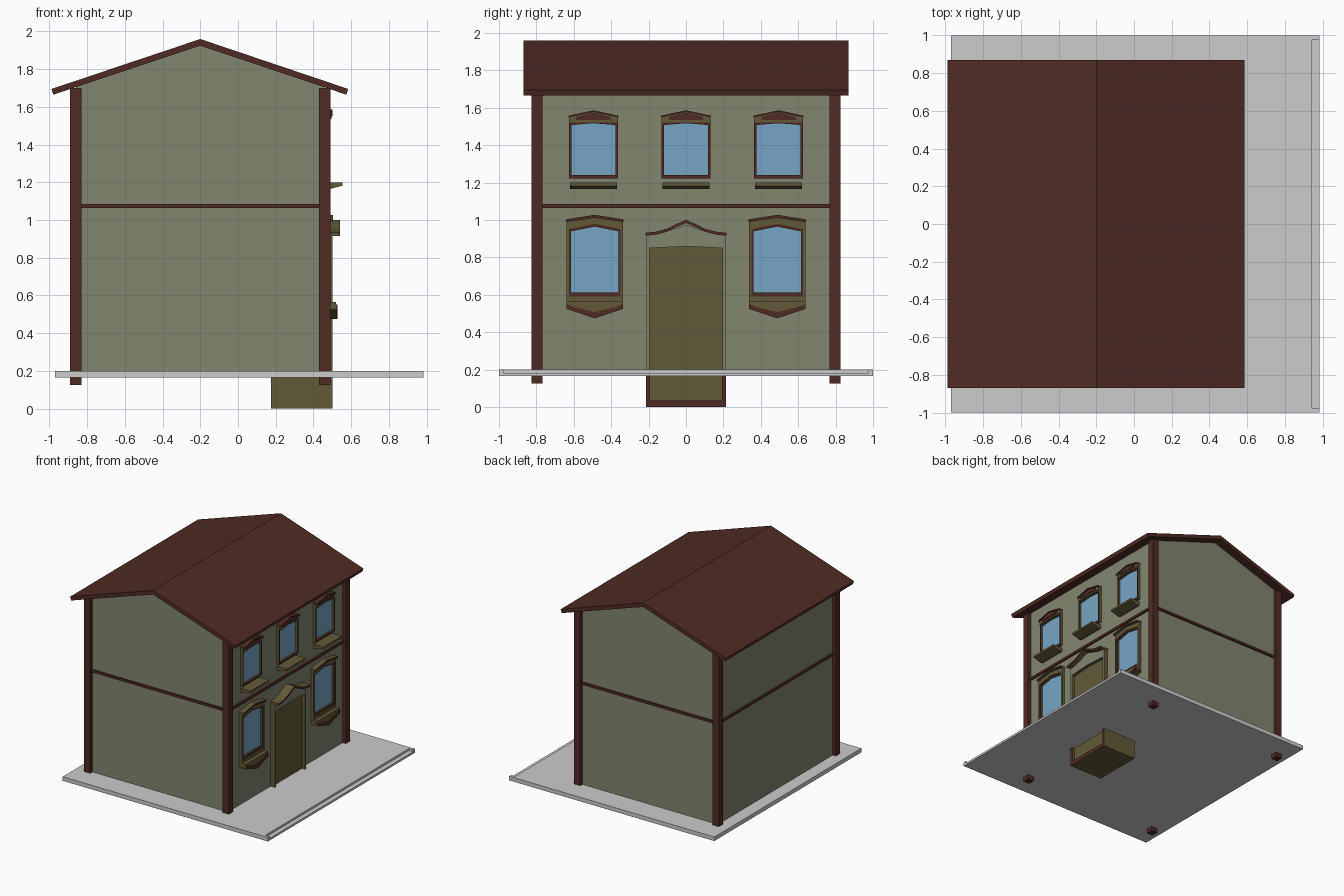
import bpy, bmesh

cube = bpy.data.objects.get("Cube")
if cube:
    bpy.data.objects.remove(cube, do_unlink=True)


def material(name, r, g, b):
    m = bpy.data.materials.new(name)
    m.use_nodes = True
    m.diffuse_color = (r, g, b, 1)
    m.node_tree.nodes["Principled BSDF"].inputs["Base Color"].default_value = (r, g, b, 1)
    return m


BROWN = material("dark brown wood", .080, .024, .017)
GREEN = material("sage wall", .223, .238, .156)
OLIVE = material("olive trim", .127, .102, .039)
GLASS = material("blue glass", .181, .381, .552)
STONE = material("light grey stone", .604, .604, .604)


def finish(name, bm, mat, front=None):
    """Store the mesh; faces turned to +x may get their own colour."""
    bmesh.ops.recalc_face_normals(bm, faces=bm.faces)
    bm.normal_update()
    if front:
        for f in bm.faces:
            f.material_index = int(f.normal.x > .9)
    me = bpy.data.meshes.new(name)
    bm.to_mesh(me)
    bm.free()
    me.materials.append(mat)
    if front:
        me.materials.append(front)
    ob = bpy.data.objects.new(name, me)
    bpy.context.scene.collection.objects.link(ob)
    return ob


def prism(name, pts, a, b, mat, front=None, axis="x"):
    """Extrude an outline: (y, z) points along x, or (x, z) points along y."""
    bm = bmesh.new()
    place = (lambda p, d: (d, p[0], p[1])) if axis == "x" else (lambda p, d: (p[0], d, p[1]))
    lo = [bm.verts.new(place(p, a)) for p in pts]
    hi = [bm.verts.new(place(p, b)) for p in pts]
    bm.faces.new(lo)
    bm.faces.new(hi)
    for i in range(len(pts)):
        j = (i + 1) % len(pts)
        bm.faces.new((lo[i], lo[j], hi[j], hi[i]))
    return finish(name, bm, mat, front)


def ring(name, outer, inner, a, b, mat, front=None):
    """Frame between two outlines with equal point counts."""
    bm = bmesh.new()
    loops = [[bm.verts.new((x, *p)) for p in o]
             for o, x in ((outer, a), (outer, b), (inner, b), (inner, a))]
    n = len(outer)
    for k in range(4):
        p, q = loops[k], loops[(k + 1) % 4]
        for i in range(n):
            j = (i + 1) % n
            bm.faces.new((p[i], p[j], q[j], q[i]))
    return finish(name, bm, mat, front)


def box(name, x, y, z, mat, front=None):
    return prism(name, rect(y[0], y[1], z[0], z[1]), x[0], x[1], mat, front)


def rect(a, b, low, high):
    return [(a, low), (b, low), (b, high), (a, high)]


def peaked(c, half, low, side, peak):
    """Window outline with a pointed top."""
    return [(c - half, low), (c + half, low), (c + half, side), (c, peak), (c - half, side)]


def chevron(c, half, low, low_mid, high, high_mid):
    return [(c - half, low), (c, low_mid), (c + half, low),
            (c + half, high), (c, high_mid), (c - half, high)]


WALL = .46

# Ground slab with a shallow step along its street edge
box("ground_slab", (-.97, .945), (-1, 1), (.165, .2), STONE)
box("slab_step", (.945, .985), (-.975, .975), (.165, .183), STONE)
for side, tag in ((1, "left"), (-1, "right")):
    box("slab_corner_" + tag, (.945, .985), sorted((side * .975, side)), (.165, .2), STONE)

# House body and gable roof
prism("house_walls", [(-.86, .17), (WALL, .17), (WALL, 1.71), (-.2, 1.925), (-.86, 1.71)],
      -.795, .795, GREEN, axis="y")
prism("roof", [(-.99, 1.695), (-.2, 1.96), (.585, 1.695), (.575, 1.665), (-.2, 1.925), (-.98, 1.665)],
      -.87, .87, BROWN, axis="y")

# Corner posts and the storey band
for x in (-.89, .43):
    for y in (-.825, .767):
        box("corner_post", (x, x + .06), (y, y + .058), (.125, 1.70), BROWN)
box("storey_band", (-.875, .475), (-.81, .81), (1.065, 1.085), BROWN)

# Upper windows
for c in (-.495, 0, .495):
    box("upper_glass", (WALL - .01, .467), (c - .125, c + .125), (1.23, 1.53), GLASS)
    ring("upper_frame", peaked(c, .131, 1.222, 1.522, 1.53), peaked(c, .118, 1.24, 1.508, 1.518),
         WALL - .01, .484, OLIVE, BROWN)
    prism("upper_lintel", peaked(c, .131, 1.522, 1.555, 1.585), WALL - .01, .488, OLIVE)
    prism("upper_pediment", peaked(c, .092, 1.535, 1.553, 1.576), .48, .496, BROWN)
    prism("upper_pediment_cap", chevron(c, .133, 1.55, 1.578, 1.558, 1.587),
          WALL - .01, .5, BROWN)
    prism("upper_sill", [(WALL - .01, 1.165), (.49, 1.165), (.555, 1.183), (.555, 1.2), (WALL - .01, 1.2)],
          c - .125, c + .125, OLIVE, axis="y")

# Lower windows
for c in (-.488, .488):
    box("lower_glass", (WALL - .01, .467), (c - .14, c + .14), (.6, .94), GLASS)
    prism("lower_glass_top", [(c - .14, .94), (c + .14, .94), (c, .975)], WALL - .01, .467, GLASS)
    ring("lower_surround", peaked(c, .152, .555, .99, 1.02), peaked(c, .138, .592, .952, .98),
         WALL - .01, .486, OLIVE)
    ring("lower_frame", peaked(c, .139, .59, .953, .981), peaked(c, .126, .612, .94, .965),
         WALL - .01, .48, OLIVE, BROWN)
    prism("lower_hood", chevron(c, .153, .99, 1.012, 1.004, 1.028), WALL - .01, .505, OLIVE, BROWN)
    prism("lower_sill", [(c - .152, .565), (c - .152, .525), (c, .475), (c + .152, .525), (c + .152, .565)],
          WALL - .01, .52, OLIVE)
    prism("lower_sill_trim",
          [(c - .152, .525), (c, .475), (c + .152, .525), (c + .152, .552),
           (c + .11, .535), (c, .508), (c - .11, .535), (c - .152, .552)],
          WALL - .01, .527, BROWN)

# Door with its thin surround, which carries on below the slab
prism("door", peaked(0, .195, .03, .85, .86), WALL - .01, .472, OLIVE)
prism("door_surround",
      [(-.213, .19), (-.195, .19), (-.195, .85), (0, .86), (.195, .85), (.195, .19),
       (.213, .19), (.213, .925), (.1, .94), (0, .975), (-.1, .94), (-.213, .925)],
      WALL - .01, .5, OLIVE, GREEN)
prism("door_foundation_frame",
      [(-.215, .19), (-.215, 0), (.215, 0), (.215, .19),
       (.192, .19), (.192, .035), (-.192, .035), (-.192, .19)],
      WALL, .5, OLIVE, BROWN)
box("door_foundation", (.175, .475), (-.215, .215), (0, .18), OLIVE)

# Curved hood over the door
half = [(0, .985), (.05, .963), (.1, .938), (.16, .922), (.217, .916)]
curve = [(-y, z) for y, z in reversed(half)] + half[1:]
prism("door_hood", curve + [(y, z + .016) for y, z in reversed(curve)], WALL - .01, .54, OLIVE, BROWN)
